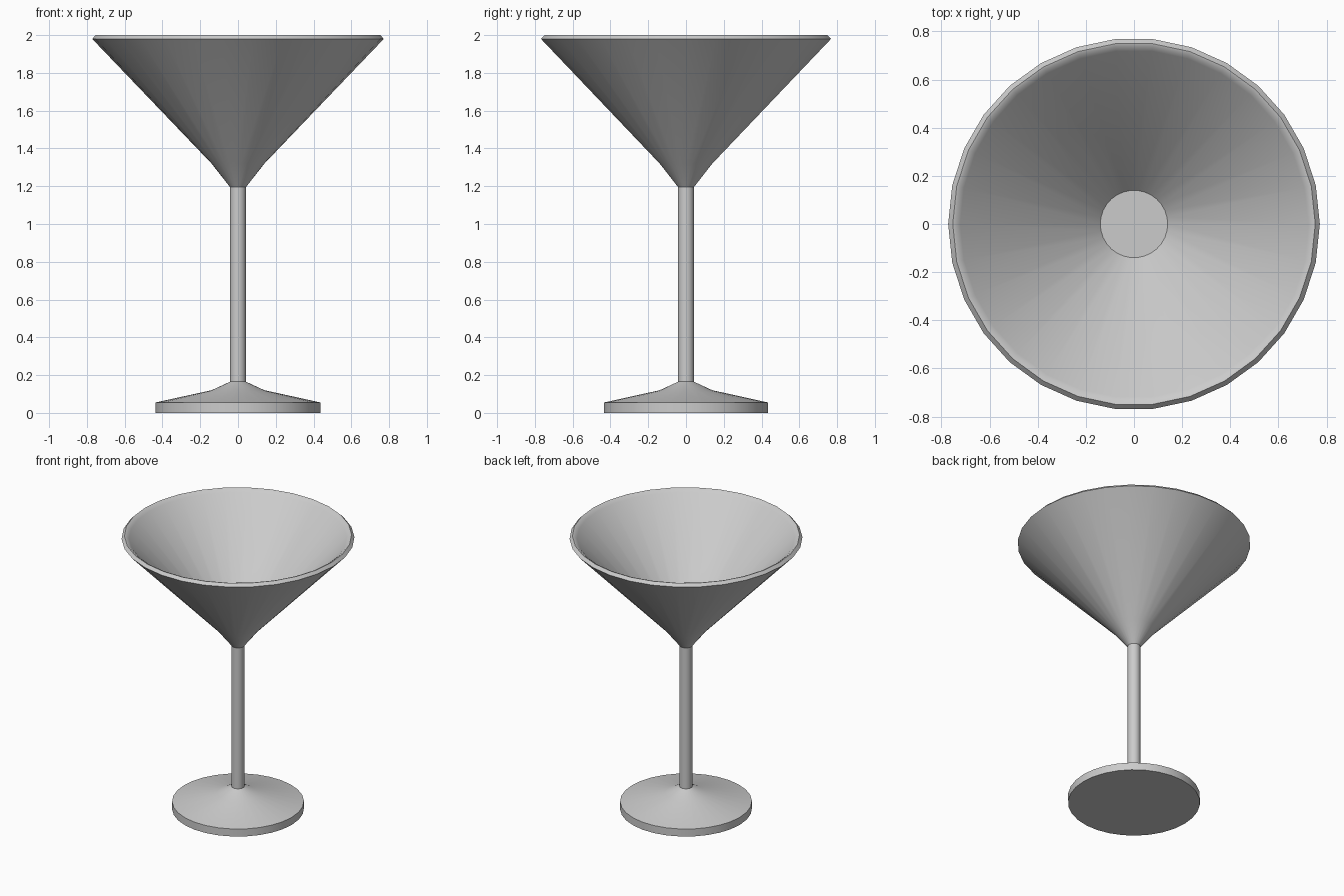
import bpy, bmesh, math

if "Cube" in bpy.data.objects:
    bpy.data.objects.remove(bpy.data.objects["Cube"])

SIDES = 30


def lathe(name, profile):
    """Spin an (r, z) profile around the z axis."""
    bm = bmesh.new()
    rings = []
    for r, z in profile:
        if r == 0:
            rings.append([bm.verts.new((0, 0, z))] * SIDES)
        else:
            rings.append([bm.verts.new((r * math.cos(2 * math.pi * i / SIDES),
                                        r * math.sin(2 * math.pi * i / SIDES), z))
                          for i in range(SIDES)])
    for a, b in zip(rings, rings[1:]):
        for i in range(SIDES):
            j = (i + 1) % SIDES
            # shared pole vertices collapse quads to triangles
            bm.faces.new(list(dict.fromkeys((a[i], a[j], b[j], b[i]))))
    mesh = bpy.data.meshes.new(name)
    bm.to_mesh(mesh)
    bm.free()
    obj = bpy.data.objects.new(name, mesh)
    bpy.context.collection.objects.link(obj)
    bpy.ops.object.select_all(action='DESELECT')
    obj.select_set(True)
    bpy.context.view_layer.objects.active = obj
    bpy.ops.object.shade_smooth_by_angle(angle=math.radians(30))
    return obj


# Round foot: flat underside, short wall, gently rising top
lathe("foot", [(0, 0), (0.437, 0), (0.437, 0.055), (0.14, 0.12), (0.042, 0.165)])

# Straight stem
lathe("stem", [(0.042, 0.165), (0.042, 1.195)])

# Conical bowl: outside, bevelled rim, inside wall, flat inner floor
lathe("bowl", [(0.042, 1.195), (0.14, 1.32), (0.772, 1.98), (0.753, 2.0),
               (0.742, 1.997), (0.722, 1.98), (0.14, 1.355), (0, 1.355)])
